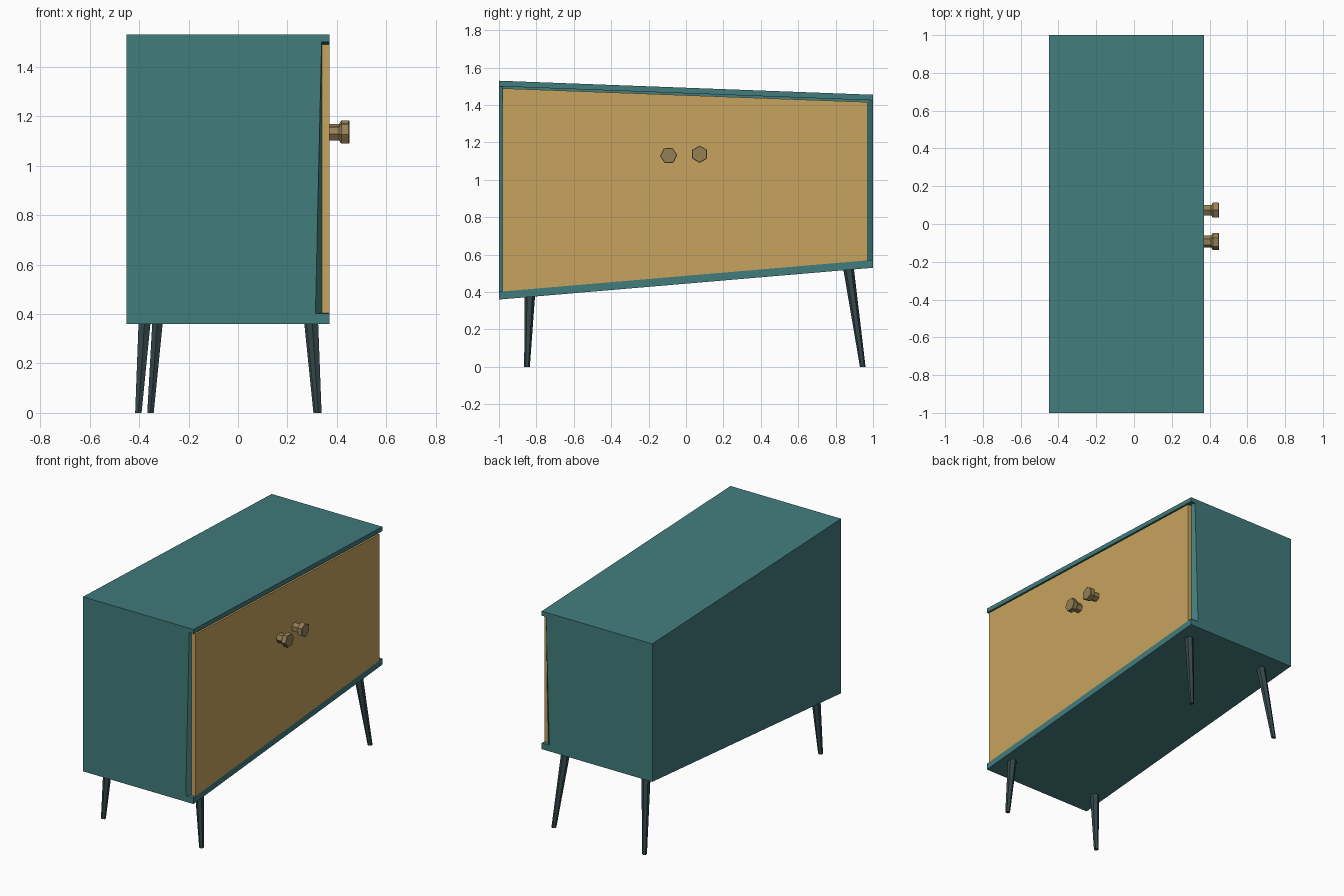
import bpy, bmesh, math
from mathutils import Vector

if "Cube" in bpy.data.objects:
    bpy.data.objects.remove(bpy.data.objects["Cube"])


def material(name, rgb):
    m = bpy.data.materials.new(name)
    m.diffuse_color = (*rgb, 1)
    m.use_nodes = True
    m.node_tree.nodes["Principled BSDF"].inputs["Base Color"].default_value = m.diffuse_color
    return m


TEAL = material("teal_paint", (0.055, 0.2, 0.205))
WOOD = material("light_wood", (0.57, 0.37, 0.11))
BRASS = material("knob_brass", (0.30, 0.216, 0.09))
DARK = material("dark_leg", (0.035, 0.065, 0.07))


def loft(name, rings, mat):
    """Skin a stack of equal-length point rings and cap both ends."""
    bm = bmesh.new()
    rows = [[bm.verts.new(p) for p in ring] for ring in rings]
    n = len(rows[0])
    for a, b in zip(rows, rows[1:]):
        for i in range(n):
            j = (i + 1) % n
            bm.faces.new((a[i], a[j], b[j], b[i]))
    bm.faces.new(rows[0][::-1])
    bm.faces.new(rows[-1])
    bmesh.ops.recalc_face_normals(bm, faces=bm.faces[:])
    me = bpy.data.meshes.new(name)
    bm.to_mesh(me)
    bm.free()
    me.materials.append(mat)
    ob = bpy.data.objects.new(name, me)
    bpy.context.collection.objects.link(ob)
    return ob


# Sloping top and bottom lines of the crooked case
def low(y, d=0.0):
    return 0.445 + 0.085 * y + d


def high(y, d=0.0):
    return 1.4925 - 0.0375 * y + d


def slab(name, x0, x1, y0, y1, zlo, zhi, mat):
    plan = [(x0, y0), (x1, y0), (x1, y1), (x0, y1)]
    return loft(name, [[(x, y, zlo(y)) for x, y in plan],
                       [(x, y, zhi(y)) for x, y in plan]], mat)


BACK, FRONT, FACE = -0.45, 0.37, 0.34
LIP_LOW, LIP_HIGH = 0.042, -0.03

# Top and bottom boards with projecting lips
slab("bottom_board", BACK, FRONT, -1, 1, low, lambda y: low(y, LIP_LOW), TEAL)
slab("top_board", BACK, FRONT, -1, 1, lambda y: high(y, LIP_HIGH), high, TEAL)


# Case body with slanted, chamfered front corners
def case_plan(edge):
    return [(BACK, -1), (edge, -1), (FACE, -0.98), (FACE, 0.975), (edge, 1), (BACK, 1)]


loft("case_body", [[(x, y, low(y, LIP_LOW)) for x, y in case_plan(0.313)],
                   [(x, y, high(y, LIP_HIGH)) for x, y in case_plan(0.338)]], TEAL)

# Door panel
slab("door_panel", FACE - 0.005, FRONT, -0.98, 0.97,
     lambda y: low(y, LIP_LOW), lambda y: high(y, -0.04), WOOD)

# Hexagonal knobs
KNOB = [(0.365, 0.031), (0.408, 0.031), (0.418, 0.046), (0.447, 0.046), (0.45, 0.043)]
for name, y, z, turn in (("left_knob", -0.093, 1.13, 4), ("right_knob", 0.073, 1.137, 30)):
    angles = [math.radians(turn + 60 * i) for i in range(6)]
    loft(name, [[(x, y + r * math.cos(a), z + r * math.sin(a)) for a in angles]
                for x, r in KNOB], BRASS)


# Splayed tapered legs
def leg(name, foot, top):
    def ring(c, r):
        return [Vector(c) + Vector((r * math.sin(a), r * math.cos(a), 0))
                for a in (math.radians(60 * i) for i in range(6))]
    loft(name, [ring(foot, 0.015), ring(top, 0.029)], DARK)


leg("front_left_leg", (-0.403, -0.85, 0), (-0.376, -0.835, 0.395))
leg("front_right_leg", (0.325, -0.85, 0), (0.298, -0.835, 0.395))
leg("back_left_leg", (-0.354, 0.945, 0), (-0.312, 0.867, 0.54))
leg("back_right_leg", (0.318, 0.945, 0), (0.275, 0.867, 0.54))
